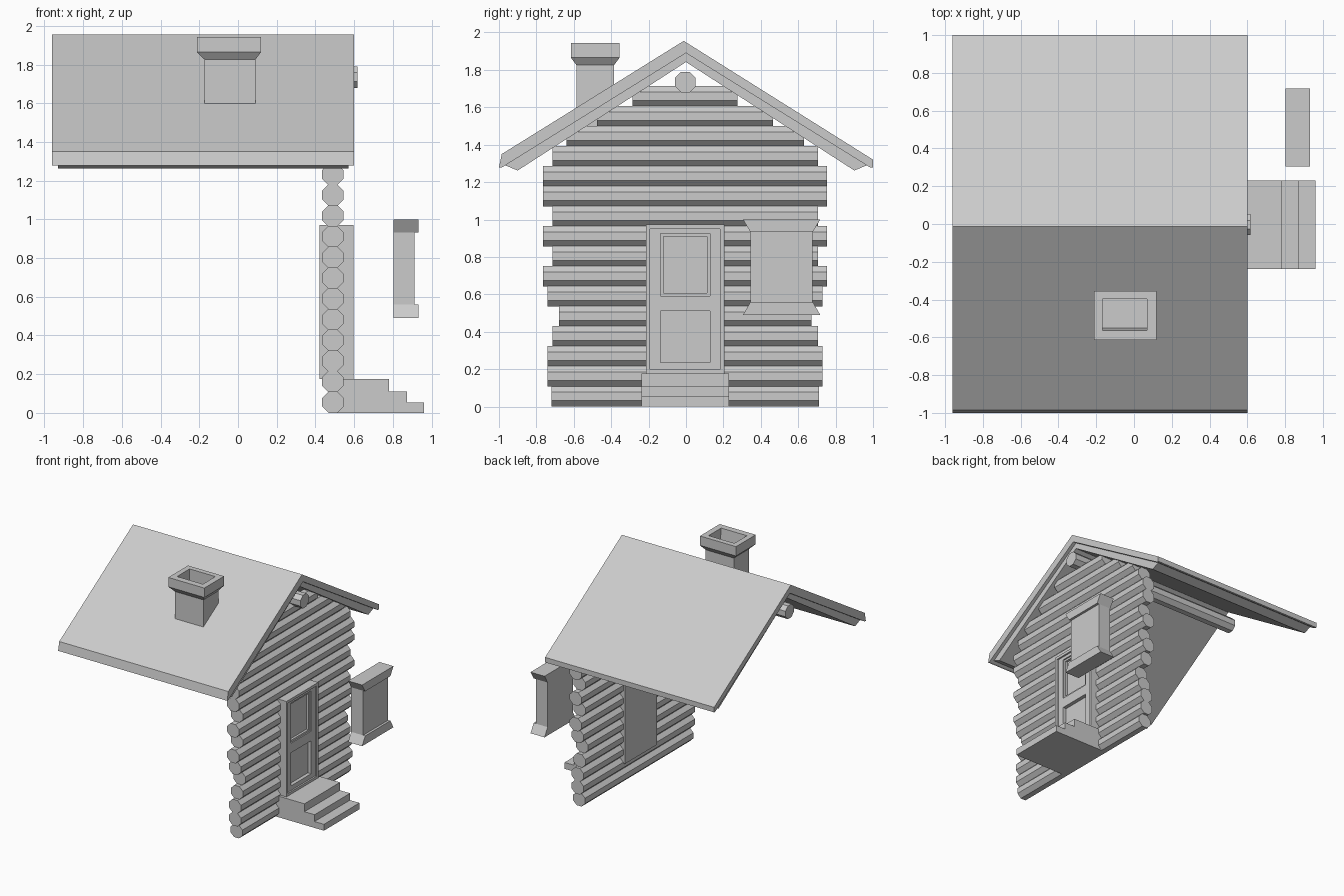
import bpy, bmesh
from math import cos, sin, pi

if "Cube" in bpy.data.objects:
    bpy.data.objects.remove(bpy.data.objects["Cube"])


def finish(name, bm):
    bmesh.ops.recalc_face_normals(bm, faces=bm.faces)
    me = bpy.data.meshes.new(name)
    bm.to_mesh(me)
    bm.free()
    ob = bpy.data.objects.new(name, me)
    bpy.context.collection.objects.link(ob)
    return ob


def prism(bm, pts, axis, a, b):
    """Extrude a 2D profile along an axis: 'x' takes (y, z), 'y' takes (x, z)."""
    def at(p, t):
        return (t, p[0], p[1]) if axis == 'x' else (p[0], t, p[1])
    r0 = [bm.verts.new(at(p, a)) for p in pts]
    r1 = [bm.verts.new(at(p, b)) for p in pts]
    bm.faces.new(r0)
    bm.faces.new(r1[::-1])
    n = len(pts)
    for i in range(n):
        j = (i + 1) % n
        bm.faces.new((r0[i], r0[j], r1[j], r1[i]))


def box(bm, x0, x1, y0, y1, z0, z1):
    prism(bm, [(y0, z0), (y1, z0), (y1, z1), (y0, z1)], 'x', x0, x1)


def ring(bm, y0, y1, z0, z1, w, x0, x1):
    """Rectangular frame facing +x."""
    box(bm, x0, x1, y0, y0 + w, z0, z1)
    box(bm, x0, x1, y1 - w, y1, z0, z1)
    box(bm, x0, x1, y0 + w, y1 - w, z0, z0 + w)
    box(bm, x0, x1, y0 + w, y1 - w, z1 - w, z1)


def octagon(cx, cz, r=0.055):
    r /= cos(pi / 8)
    return [(cx + r * cos(pi / 8 + i * pi / 4), cz + r * sin(pi / 8 + i * pi / 4))
            for i in range(8)]


# Log wall: sixteen octagonal logs of uneven length, shortening in the gable
half = [.715, .735, .735, .71, .675, .735, .76, .71, .76, .71, .76, .76, .71, .635, .47, .28]
bm = bmesh.new()
for i, h in enumerate(half):
    prism(bm, octagon(0.49, 0.055 + 0.107 * i), 'y', -h - 0.005, h - 0.005)
finish("log_wall", bm)

# Ridge beam
bm = bmesh.new()
prism(bm, octagon(-0.003, 1.735), 'x', -0.955, 0.617)
finish("ridge_beam", bm)

# Roof: outer covering and slightly inset under-layer
bm = bmesh.new()
prism(bm, [(-0.012, 1.955), (-0.985, 1.35), (-1, 1.278), (-0.985, 1.278), (0, 1.89),
           (0.985, 1.278), (1, 1.278), (1, 1.32)], 'x', -0.96, 0.6)
finish("roof", bm)
bm = bmesh.new()
prism(bm, [(0, 1.9), (-0.975, 1.293), (-0.9, 1.262), (0, 1.842),
           (0.9, 1.262), (0.975, 1.293)], 'x', -0.93, 0.572)
finish("roof_underlayer", bm)

# Chimney: stacked rectangular rings, flared cap and sunken flue
rings = [(-.172, .09, -.585, -.385, 1.45), (-.172, .09, -.585, -.385, 1.825),
         (-.213, .12, -.615, -.355, 1.865), (-.213, .12, -.615, -.355, 1.943),
         (-.168, .07, -.563, -.398, 1.943), (-.168, .07, -.55, -.398, 1.80)]
bm = bmesh.new()
loops = [[bm.verts.new(p) for p in ((a, c, z), (b, c, z), (b, d, z), (a, d, z))]
         for a, b, c, d, z in rings]
for lo, hi in zip(loops, loops[1:]):
    for i in range(4):
        j = (i + 1) % 4
        bm.faces.new((lo[i], lo[j], hi[j], hi[i]))
bm.faces.new(loops[0][::-1])
bm.faces.new(loops[-1])
finish("chimney", bm)

# Door: casing, rails and stiles around two recessed panels
bm = bmesh.new()
ring(bm, -0.215, 0.205, 0.175, 0.972, 0.022, 0.42, 0.598)
finish("door_casing", bm)
bm = bmesh.new()
box(bm, 0.42, 0.555, -0.193, 0.183, 0.197, 0.95)
for y0, y1, z0, z1 in [(-.193, -.137, .197, .95), (.127, .183, .197, .95),
                       (-.137, .127, .197, .235), (-.137, .127, .51, .59),
                       (-.137, .127, .925, .95)]:
    box(bm, 0.555, 0.585, y0, y1, z0, z1)
ring(bm, -0.137, 0.127, 0.59, 0.925, 0.016, 0.555, 0.575)
finish("door", bm)

# Entrance steps
bm = bmesh.new()
prism(bm, [(0.47, 0), (0.96, 0), (0.96, 0.053), (0.873, 0.053), (0.873, 0.11),
           (0.78, 0.11), (0.78, 0.176), (0.47, 0.176)], 'y', -0.238, 0.23)
finish("steps", bm)

# Freestanding window block with flared head and sill
bm = bmesh.new()
box(bm, 0.803, 0.912, 0.345, 0.677, 0.54, 0.95)
finish("window_block", bm)
for name, zi, zo in (("window_head", 0.932, 1.0), ("window_sill", 0.56, 0.49)):
    bm = bmesh.new()
    prism(bm, [(0.345, zi), (0.677, zi), (0.718, zo), (0.305, zo)], 'x', 0.803, 0.932)
    finish(name, bm)
